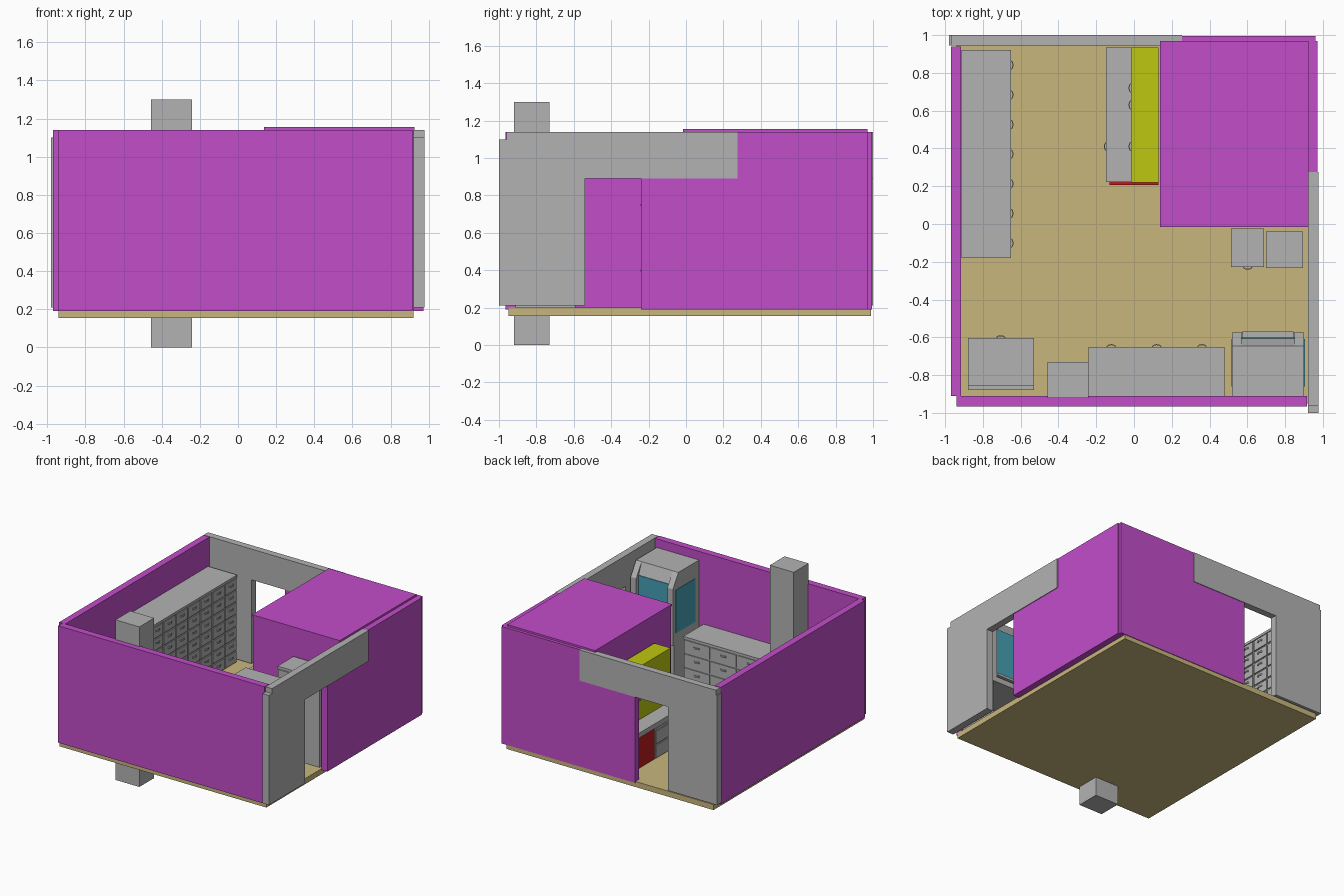
import bpy, bmesh, math
from mathutils import Matrix, Vector

if "Cube" in bpy.data.objects:
    bpy.data.objects.remove(bpy.data.objects["Cube"])


def material(name, rgb):
    m = bpy.data.materials.new(name)
    m.diffuse_color = (*rgb, 1)
    m.use_nodes = True
    m.node_tree.nodes["Principled BSDF"].inputs["Base Color"].default_value = m.diffuse_color
    return m


PURPLE = material("purple wall", (0.54, 0.075, 0.59))
GREY = material("grey", (0.45, 0.45, 0.45))
SAND = material("sand floor", (0.58, 0.47, 0.205))
YELLOW = material("yellow", (0.51, 0.58, 0.005))
RED = material("red", (0.50, 0.012, 0.010))
TEAL = material("teal glass", (0.06, 0.35, 0.46))


def add_box(bm, x0, x1, y0, y1, z0, z1):
    mat = Matrix.Translation(((x0 + x1) / 2, (y0 + y1) / 2, (z0 + z1) / 2)) \
        @ Matrix.Diagonal((x1 - x0, y1 - y0, z1 - z0, 1))
    bmesh.ops.create_cube(bm, size=1, matrix=mat)


def add_prism(bm, pts, offset):
    """Extrude a closed outline of 3D points by an offset."""
    f = bm.faces.new([bm.verts.new(p) for p in pts])
    r = bmesh.ops.extrude_face_region(bm, geom=[f])
    vs = [v for v in r["geom"] if isinstance(v, bmesh.types.BMVert)]
    bmesh.ops.translate(bm, verts=vs, vec=offset)


def add_handle(bm, x, z, y=0.0, w=0.05, d=0.014):
    """Arched pull sticking out towards -y."""
    ang = [math.pi * i / 6 for i in range(7)]
    outer = [(x + w / 2 * math.cos(a), y - d * math.sin(a), z) for a in ang]
    inner = [(x + w * .38 * math.cos(a), y - d * .6 * math.sin(a), z) for a in reversed(ang)]
    add_prism(bm, outer + inner, (0, 0, 0.012))


def finish(name, bm, mat, loc=(0, 0, 0), turn=0):
    bmesh.ops.recalc_face_normals(bm, faces=bm.faces)
    me = bpy.data.meshes.new(name)
    bm.to_mesh(me)
    bm.free()
    me.materials.append(mat)
    ob = bpy.data.objects.new(name, me)
    ob.location = loc
    ob.rotation_euler.z = math.radians(turn)
    bpy.context.collection.objects.link(ob)
    return ob


def boxes(name, mat, *dims):
    bm = bmesh.new()
    for d in dims:
        add_box(bm, *d)
    return finish(name, bm, mat)


def drawer_bank(name, w, d, h, cols, rows, loc, turn, mat=GREY, top=0.02):
    """Cabinet whose fronts face local -y; loc is the bottom middle of the front."""
    bm = bmesh.new()
    g, t = 0.006, 0.008
    add_box(bm, -w / 2, w / 2, t, d, 0, h)
    add_box(bm, -w / 2, w / 2, 0, t, h - top, h)
    cw, rh = w / cols, (h - top) / rows
    for c in range(cols):
        for r in range(rows):
            x, z = -w / 2 + c * cw, r * rh
            add_box(bm, x + g, x + cw - g, 0, t, z + g, z + rh - g)
            add_handle(bm, x + cw / 2, z + rh * 0.55)
    return finish(name, bm, mat, loc, turn)


F = 0.2   # floor level
T = 1.14  # wall top

# Shell: floor and outer walls with two door openings
boxes("floor", SAND, (-.94, .92, -.95, .99, .155, F))
boxes("front_wall", PURPLE, (-.94, .915, -.965, -.91, .19, T))
boxes("left_wall", PURPLE, (-.97, -.915, -.91, .94, .19, T))
boxes("right_wall", PURPLE, (.92, .972, -.24, .97, .19, .89), (.92, .972, .275, .97, .89, T))
boxes("right_door_wall", GREY, (.92, .978, -.96, -.54, .21, T), (.92, .978, -.54, .275, .89, T),
      (.92, .978, -1, -.96, .21, 1.1))
boxes("back_wall", PURPLE, (-.24, .96, .945, .995, .19, .89), (.255, .96, .945, .995, .89, T))
boxes("back_door_wall", GREY, (-.97, -.54, .945, 1, .21, T), (-.54, .255, .945, 1, .89, T),
      (-.98, -.97, .945, 1, .21, 1.1))

# Closed inner room in the back right corner
boxes("inner_room_walls", PURPLE, (.14, .18, -.01, .95, F, T), (.18, .92, -.01, .03, F, T))
boxes("inner_room_roof", PURPLE, (.137, .925, -.015, .97, T, 1.155))

# Chimney-like column through the floor
boxes("column", GREY, (-.457, -.242, -.92, -.73, 0, 1.3))

# Drawer cabinets
drawer_bank("tall_drawer_cabinet", 1.1, .26, .71, 7, 7, (-.652, .37, F), 90)
drawer_bank("low_drawer_counter", .72, .26, .36, 3, 3, (.12, -.65, F), 180)
drawer_bank("corner_cabinet", .35, .25, .36, 1, 1, (-.705, -.603, F), 180)
boxes("corner_cabinet_back", GREY, (-.88, -.53, -.88, -.853, F, .58))
drawer_bank("tall_locker", .175, .205, .72, 1, 2, (.602, -.228, F), 0)
boxes("plain_locker", GREY, (.7, .895, -.232, -.04, F, .92))

# Red bench with grey top, grey drawers and a yellow wall cupboard
boxes("bench_body", RED, (-.13, .13, .207, .935, F, .46))
boxes("bench_top", GREY, (-.148, .13, .222, .935, .46, .5))
drawer_bank("bench_drawers", .37, .012, .25, 1, 2, (-.145, .41, F + .005), -90)
boxes("yellow_cupboard", YELLOW, (-.015, .13, .22, .935, .5, .93))
bm = bmesh.new()
for px in (-.14, -.05, .17):
    add_handle(bm, px, .66)
finish("cupboard_handles", bm, GREY, (-.015, .58, 0), -90)

# Fume hood: sloped side cheeks, back, top, glass and open base
side = [(-.91, .5), (-.575, .5), (-.575, .96), (-.645, 1.07), (-.91, 1.07)]
for nm, x in (("left", .52), ("right", .85)):
    bm = bmesh.new()
    add_prism(bm, [(x, y, z) for y, z in side], (.05, 0, 0))
    finish("hood_cheek_" + nm, bm, GREY)
for nm, x in (("left", .516), ("right", .896)):
    boxes("hood_side_window_" + nm, TEAL, (x, x + .008, -.86, -.61, .59, .94))
bm = bmesh.new()
add_box(bm, .57, .85, -.91, -.645, 1.04, 1.07)
add_box(bm, .57, .85, -.91, -.89, .5, 1.04)
add_prism(bm, [(.57, -.645, 1.07), (.57, -.605, .97), (.57, -.63, .97), (.57, -.67, 1.05)], (.28, 0, 0))
add_box(bm, .575, .845, -.6, -.57, .56, .58)
finish("hood_shell", bm, GREY)
boxes("hood_sash", TEAL, (.57, .85, -.61, -.602, .57, .975))
boxes("hood_base", GREY, (.52, .9, -.91, -.575, .5, .545), (.52, .55, -.91, -.59, F, .5),
      (.87, .9, -.91, -.59, F, .5))
